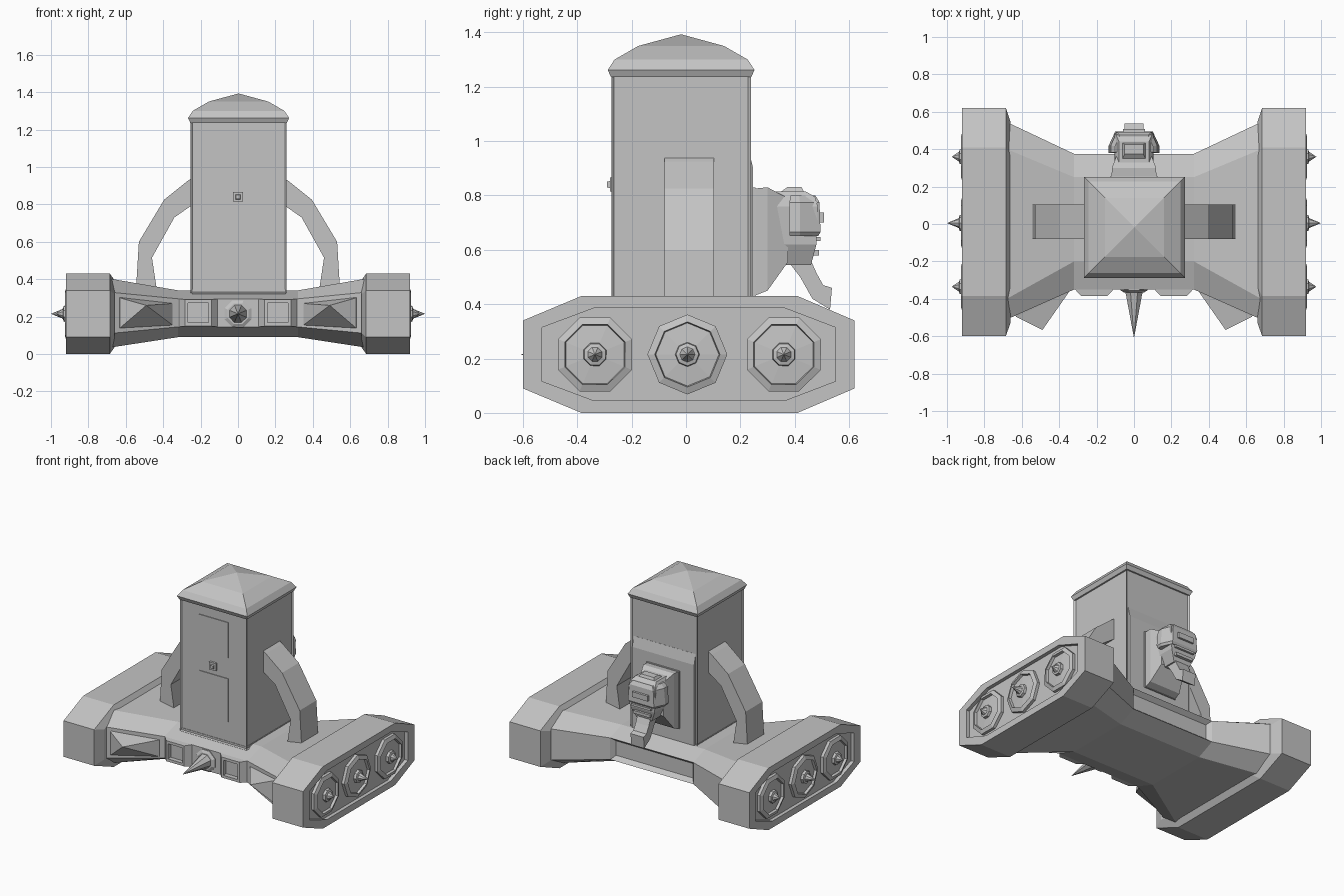
import bpy, bmesh, math

if "Cube" in bpy.data.objects:
    bpy.data.objects.remove(bpy.data.objects["Cube"])

grey = bpy.data.materials.new("plain grey")
grey.diffuse_color = (0.55, 0.55, 0.55, 1)
grey.use_nodes = True
grey.node_tree.nodes["Principled BSDF"].inputs["Base Color"].default_value = grey.diffuse_color


def loft(name, rings, edit=None):
    """Skin equal-length rings of 3D points, cap both ends."""
    bm = bmesh.new()
    vs = [[bm.verts.new(p) for p in r] for r in rings]
    n = len(rings[0])
    for a, b in zip(vs, vs[1:]):
        for i in range(n):
            j = (i + 1) % n
            bm.faces.new((a[i], a[j], b[j], b[i]))
    bm.faces.new(vs[0])
    bm.faces.new(vs[-1])
    bmesh.ops.remove_doubles(bm, verts=bm.verts, dist=0.0005)
    bmesh.ops.recalc_face_normals(bm, faces=bm.faces)
    if edit:
        edit(bm)
    me = bpy.data.meshes.new(name)
    bm.to_mesh(me)
    bm.free()
    ob = bpy.data.objects.new(name, me)
    me.materials.append(grey)
    bpy.context.collection.objects.link(ob)
    return ob


def along_x(prof, x):
    return [(x, y, z) for y, z in prof]


def along_y(prof, y):
    return [(x, y, z) for x, z in prof]


def along_z(prof, z):
    return [(x, y, z) for x, y in prof]


def rect(a0, a1, b0, b1):
    return [(a0, b0), (a1, b0), (a1, b1), (a0, b1)]


def box(name, x0, x1, y0, y1, z0, z1):
    return loft(name, [along_z(rect(x0, x1, y0, y1), z) for z in (z0, z1)])


def ngon(ca, cb, r, n=8, turn=0.0):
    return [(ca + r * math.cos(turn + math.tau * i / n),
             cb + r * math.sin(turn + math.tau * i / n)) for i in range(n)]


def scaled(prof, ka, kb, ca, cb):
    return [(ca + (a - ca) * ka, cb + (b - cb) * kb) for a, b in prof]


# tracks: chamfered slabs with a recessed outer side
track = [(-0.385, 0.43), (0.41, 0.43), (0.62, 0.34), (0.62, 0.09),
         (0.41, 0), (-0.385, 0), (-0.60, 0.09), (-0.60, 0.34)]
recess = scaled(track, 0.885, 0.79, 0.01, 0.217)
inner = scaled(track, 0.88, 0.83, 0.01, 0.217)
for side, s in (("left", -1), ("right", 1)):
    loft(side + "_track", [along_x(recess, s * 0.895), along_x(recess, s * 0.92),
                           along_x(track, s * 0.92), along_x(track, s * 0.685),
                           along_x(inner, s * 0.66)])
    # dished wheels with spiked hubs
    for i, (y, tip, turn) in enumerate(((-0.335, 0.975, 0.39), (0.005, 1.0, 0), (0.36, 0.975, 0.39))):
        prof = [(0.147, 0.89), (0.147, 0.915), (0.12, 0.925), (0.116, 0.908),
                (0.045, 0.915), (0.042, 0.932), (0.028, 0.936), (0.024, 0.942), (0.0001, tip)]
        loft("%s_wheel_%d" % (side, i), [along_x(ngon(y, 0.215, r, 8, turn), s * x) for r, x in prof])

# hull, narrow in the middle, flared to the tracks, with a rear recess
mid = [(-0.20, 0.34), (0.25, 0.34), (0.375, 0.295), (0.375, 0.145),
       (0.25, 0.09), (-0.20, 0.09), (-0.35, 0.145), (-0.35, 0.295)]
end = [(-0.40, 0.402), (0.40, 0.402), (0.545, 0.33), (0.545, 0.11),
       (0.40, 0.035), (-0.40, 0.035), (-0.51, 0.11), (-0.51, 0.33)]


def rear_recess(bm):
    f = [f for f in bm.faces if f.normal.y > 0.99]
    bmesh.ops.inset_individual(bm, faces=f, thickness=0.035, depth=-0.03)


loft("hull", [along_x(end, -0.68), along_x(mid, -0.32), along_x(mid, 0.32), along_x(end, 0.68)], rear_recess)

# front details: wedges and framed vents
for side, s in (("left", -1), ("right", 1)):
    base = [(s * 0.34, -0.33, 0.275), (s * 0.64, -0.47, 0.31), (s * 0.64, -0.47, 0.135), (s * 0.34, -0.33, 0.15)]
    lip = [(s * 0.35, -0.367, 0.27), (s * 0.63, -0.497, 0.30), (s * 0.63, -0.497, 0.14), (s * 0.35, -0.367, 0.155)]
    loft(side + "_ram_wedge", [base, lip, [(s * 0.49, -0.567, 0.26)] * 4])
    a, b = sorted((s * 0.11, s * 0.315))
    outer = rect(a, b, 0.145, 0.295)
    c = (a + b) / 2
    face = scaled(outer, 0.68, 0.95, c, 0.22)
    hole = scaled(outer, 0.54, 0.7, c, 0.22)
    loft(side + "_front_vent", [along_y(outer, -0.33), along_y(outer, -0.35), along_y(face, -0.386),
                                along_y(hole, -0.386), along_y(hole, -0.355)])

# front spike
loft("front_spike", [along_y(ngon(0, 0.215, r, 8, 0.39), y) for r, y in
                     ((0.078, -0.33), (0.078, -0.355), (0.06, -0.365), (0.05, -0.365), (0.045, -0.385), (0.0001, -0.61))])

# booth with recessed walls between corner posts
CX, CY = 0.003, -0.018


def square(h, z):
    return along_z(rect(CX - h, CX + h, CY - h, CY + h), z)


def wall_panels(bm):
    f = [f for f in bm.faces if abs(f.normal.z) < 0.5]
    bmesh.ops.inset_individual(bm, faces=f, thickness=0.014, depth=-0.01)


loft("booth", [square(0.257, 0.325), square(0.257, 1.245)], wall_panels)
loft("booth_roof", [square(0.258, 1.235), square(0.27, 1.262), square(0.245, 1.30),
                    square(0.158, 1.35), square(0.0001, 1.393)])
loft("booth_sill", [square(0.25, 0.32), square(0.25, 0.345)])

# door panels and knob
for name, z0, z1 in (("upper", 0.925, 1.17), ("lower", 0.48, 0.78)):
    box(name + "_door_panel", -0.11, 0.113, -0.270, -0.26, z0, z1)
knob = rect(-0.026, 0.026, 0.814, 0.866)
loft("door_knob", [along_y(knob, -0.26), along_y(knob, -0.28),
                   along_y(scaled(knob, 0.5, 0.5, 0, 0.84), -0.28),
                   along_y(scaled(knob, 0.4, 0.4, 0, 0.84), -0.29)])

# rear lower wall, thicker with sloped top
rear = [(0.20, 0.33), (0.247, 0.33), (0.247, 0.90), (0.230, 0.97), (0.20, 0.97)]
loft("rear_wall_pad", [along_x(rear, -0.235), along_x(rear, 0.24)])

# curved side braces
brace = [(0.24, 0.945), (0.27, 0.925), (0.395, 0.825), (0.53, 0.60), (0.545, 0.35),
         (0.435, 0.35), (0.46, 0.515), (0.34, 0.73), (0.24, 0.80)]
for side, s in (("left", -1), ("right", 1)):
    loft(side + "_brace", [along_y([(s * x, z) for x, z in brace], y) for y in (-0.08, 0.103)])

# rear ornament: mount, head, visor, crest, lips and jaw
box("ornament_plate", -0.125, 0.125, 0.24, 0.256, 0.43, 0.83)
loft("ornament_mount", [along_y(rect(-0.12, 0.12, 0.43, 0.825), 0.25),
                        along_y(rect(-0.118, 0.118, 0.45, 0.83), 0.30),
                        along_y(rect(-0.09, 0.09, 0.555, 0.79), 0.375)])
loft("ornament_head", [along_z(rect(-w, w, y0, y1), z) for w, y0, y1, z in
                       ((0.06, 0.35, 0.46, 0.545), (0.095, 0.34, 0.48, 0.62), (0.105, 0.33, 0.485, 0.76),
                        (0.095, 0.32, 0.475, 0.795), (0.08, 0.32, 0.44, 0.815))])
visor = [(-0.135, 0.38), (-0.135, 0.42), (-0.10, 0.495), (0.10, 0.495), (0.135, 0.42), (0.135, 0.38)]
loft("ornament_visor", [along_z(scaled(visor, 0.93, 0.9, 0, 0.4), 0.65), along_z(visor, 0.665),
                        along_z(scaled(visor, 0.92, 0.96, 0, 0.4), 0.775),
                        along_z(scaled(visor, 0.75, 0.8, 0, 0.4), 0.80)])
loft("ornament_crest", [along_z(rect(-0.07, 0.07, 0.33, 0.44), 0.80), along_z(rect(-0.05, 0.05, 0.375, 0.425), 0.832)])
for i, (w, y, z0, z1) in enumerate(((0.06, 0.508, 0.70, 0.737), (0.075, 0.495, 0.632, 0.648), (0.065, 0.49, 0.58, 0.60))):
    box("ornament_lip_%d" % i, -w, w, 0.44, y, z0, z1)
jaw = [(0.37, 0.565), (0.46, 0.56), (0.48, 0.515), (0.505, 0.47), (0.537, 0.46),
       (0.53, 0.38), (0.465, 0.42), (0.42, 0.50)]
loft("ornament_jaw", [along_x(jaw, -0.05), along_x(jaw, 0.05)])
